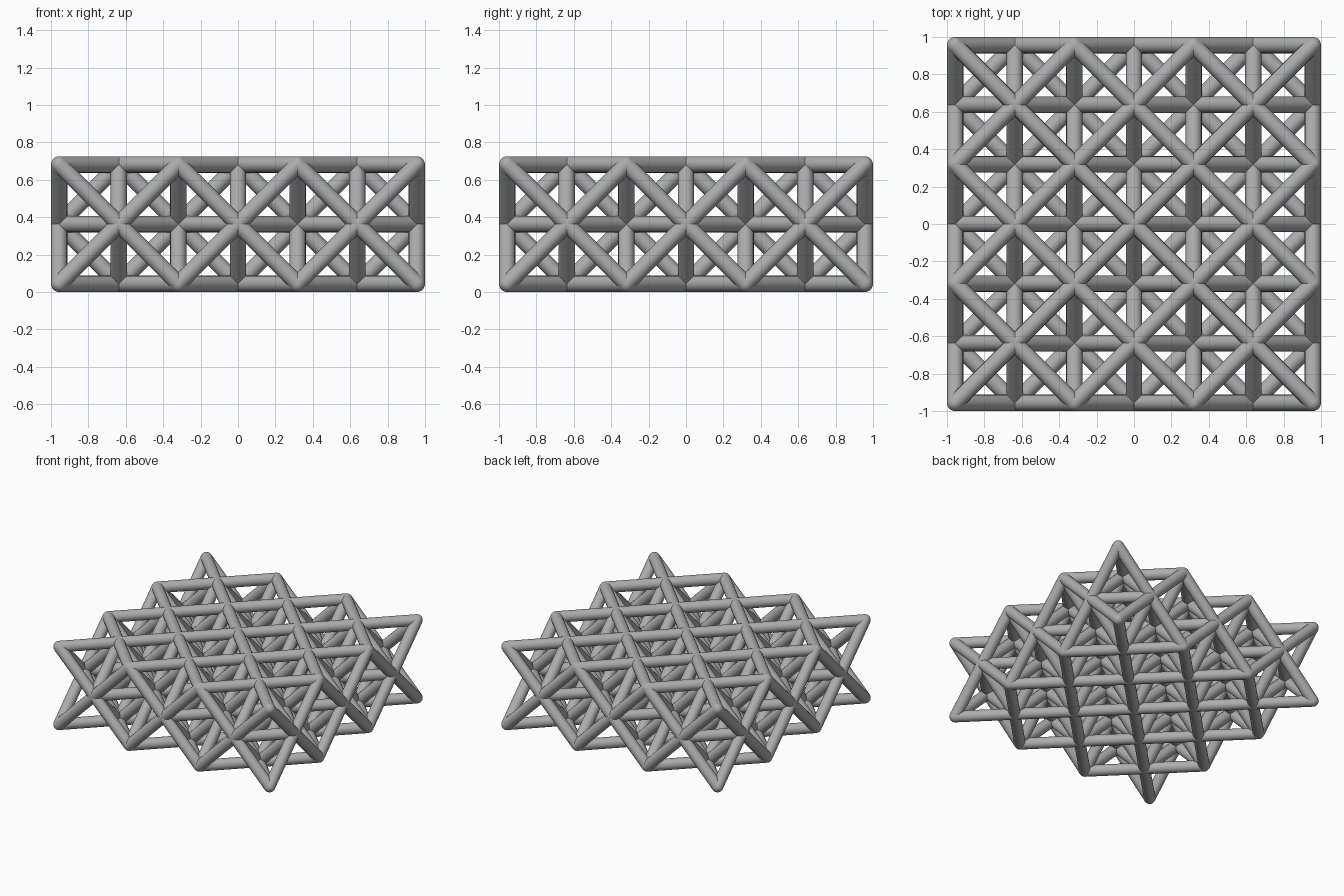
import bpy
import bmesh
from itertools import product
from mathutils import Matrix, Vector

cube = bpy.data.objects.get("Cube")
if cube:
    bpy.data.objects.remove(cube, do_unlink=True)

STEP = 0.31875    # half of one lattice cell
RADIUS = 0.04375  # strut radius
SIDES = 20

grey = bpy.data.materials.new("plain grey")
grey.use_nodes = True
grey.diffuse_color = (0.42, 0.42, 0.42, 1)
grey.node_tree.nodes["Principled BSDF"].inputs["Base Color"].default_value = grey.diffuse_color


def position(node):
    return Vector(node) * STEP + Vector((0, 0, RADIUS))


def add_strut(bm, start, end):
    axis = end - start
    place = Matrix.Translation((start + end) / 2) @ axis.to_track_quat("Z", "Y").to_matrix().to_4x4()
    bmesh.ops.create_cone(bm, cap_ends=False, segments=SIDES, radius1=RADIUS,
                          radius2=RADIUS, depth=axis.length, matrix=place)


def add_joint(bm, centre):
    bmesh.ops.create_uvsphere(bm, u_segments=SIDES, v_segments=SIDES // 2, radius=RADIUS,
                              matrix=Matrix.Translation(centre))


def finish(name, bm):
    mesh = bpy.data.meshes.new(name)
    bm.to_mesh(mesh)
    bm.free()
    mesh.materials.append(grey)
    mesh.shade_smooth()
    bpy.context.collection.objects.link(bpy.data.objects.new(name, mesh))


# Face-centred lattice: every second point of a grid, three cells by three by one
nodes = {n for n in product(range(-3, 4), range(-3, 4), range(3)) if sum(n) % 2 == 0}

# Struts join nearest neighbours, grouped by the plane they lie in
planes = {
    "level_struts": [(1, 1, 0), (1, -1, 0)],
    "crosswise_struts": [(1, 0, 1), (1, 0, -1)],
    "lengthwise_struts": [(0, 1, 1), (0, 1, -1)],
}
for name, directions in planes.items():
    bm = bmesh.new()
    for node, direction in product(sorted(nodes), directions):
        other = tuple(a + b for a, b in zip(node, direction))
        if other in nodes:
            add_strut(bm, position(node), position(other))
    finish(name, bm)

# Round joints close the strut ends
bm = bmesh.new()
for node in sorted(nodes):
    add_joint(bm, position(node))
finish("joints", bm)
